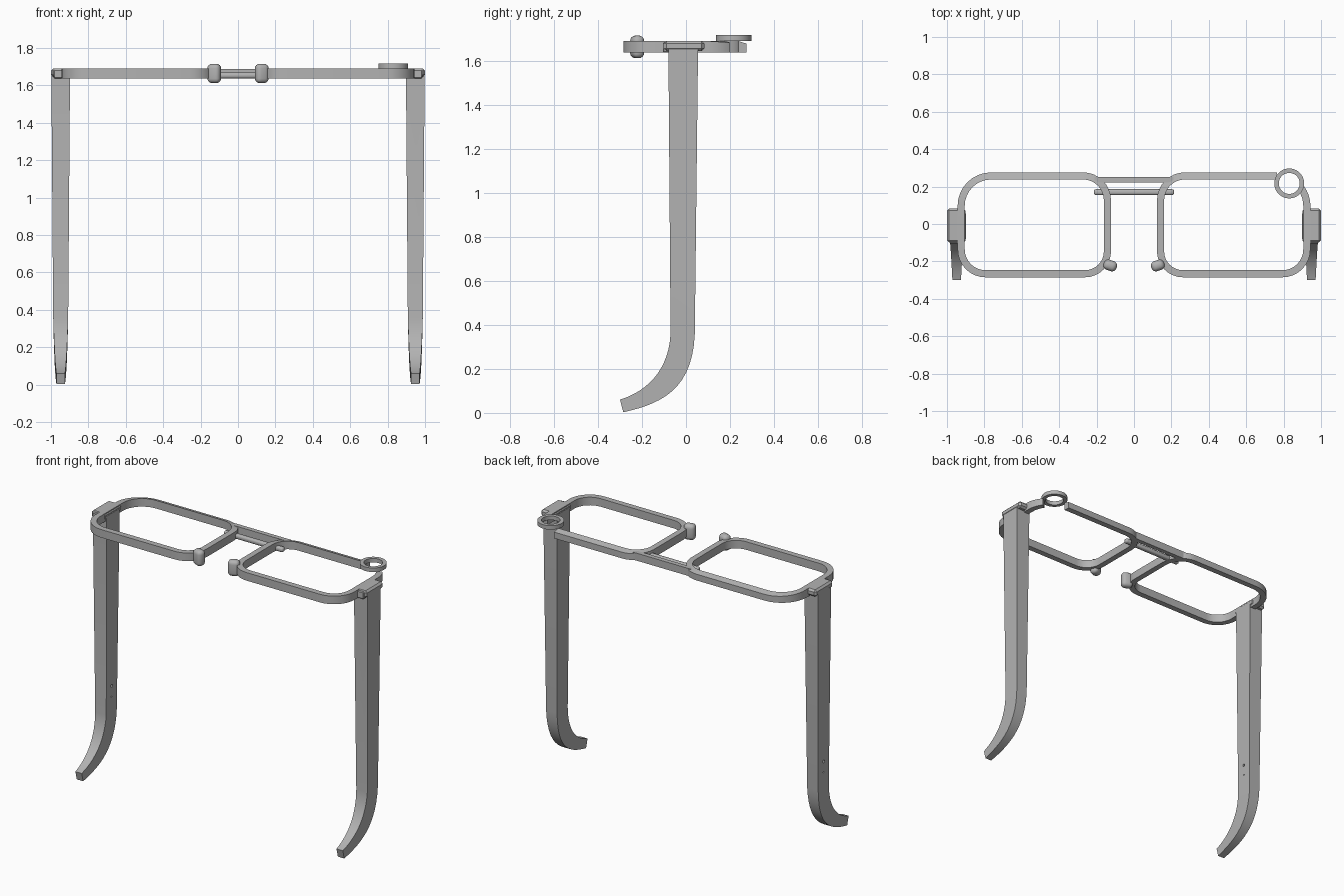
import bpy, bmesh, math
from mathutils import Vector

cube = bpy.data.objects.get("Cube")
if cube:
    bpy.data.objects.remove(cube, do_unlink=True)

grey = bpy.data.materials.new("matte grey")
grey.use_nodes = True
GREY = (0.45, 0.45, 0.45, 1)
grey.diffuse_color = GREY
grey.node_tree.nodes["Principled BSDF"].inputs["Base Color"].default_value = GREY

TOP, BOTTOM = 1.69, 1.637


def finish(name, bm, smooth=None):
    bmesh.ops.recalc_face_normals(bm, faces=bm.faces)
    mesh = bpy.data.meshes.new(name)
    bm.to_mesh(mesh)
    bm.free()
    mesh.materials.append(grey)
    ob = bpy.data.objects.new(name, mesh)
    bpy.context.collection.objects.link(ob)
    if smooth:
        bpy.ops.object.select_all(action='DESELECT')
        ob.select_set(True)
        bpy.context.view_layer.objects.active = ob
        bpy.ops.object.shade_smooth_by_angle(angle=math.radians(smooth))
    return ob


def loft(name, sections, closed=False, smooth=None):
    """Skin a row of equal cross-sections, capping the ends unless closed."""
    bm = bmesh.new()
    rings = [[bm.verts.new(p) for p in s] for s in sections]
    pairs = list(zip(rings, rings[1:]))
    if closed:
        pairs.append((rings[-1], rings[0]))
    else:
        bm.faces.new(rings[0])
        bm.faces.new(rings[-1])
    for a, b in pairs:
        for i in range(len(a)):
            j = (i + 1) % len(a)
            bm.faces.new((a[i], a[j], b[j], b[i]))
    return finish(name, bm, smooth)


def box(name, lo, hi, bevel=0.0, segments=1, smooth=None):
    bm = bmesh.new()
    bmesh.ops.create_cube(bm, size=1)
    for v in bm.verts:
        v.co = Vector((l + (h - l) * (c + 0.5) for l, h, c in zip(lo, hi, v.co)))
    if bevel:
        bmesh.ops.bevel(bm, geom=bm.edges[:], offset=bevel, segments=segments,
                        profile=0.5, affect='EDGES')
    return finish(name, bm, smooth)


def rim(name, side, gap):
    """Rounded lens rim; with a gap, the outer back corner is left open."""
    x0, x1, y0, y1 = 0.142, 0.924, -0.266, 0.257
    # corner x, corner y, inward signs, radius, start angle
    corners = [(x0, y1, 1, -1, 0.13, 90), (x0, y0, 1, 1, 0.12, 180),
               (x1, y0, -1, 1, 0.13, 270), (x1, y1, -1, -1, 0.16, 0)]
    path = [(x1 - 0.16, y1, 90)] if gap else []
    for cx, cy, sx, sy, r, start in corners:
        sweep = 35 if gap and start == 0 else 90
        for k in range(9):
            a = start + sweep * k / 8
            t = math.radians(a)
            path.append((cx + sx * r + r * math.cos(t), cy + sy * r + r * math.sin(t), a))
    sections = []
    for x, y, a in path:
        n = Vector((math.cos(math.radians(a)), math.sin(math.radians(a)), 0)) * 0.019
        p = Vector((x, y, 0))
        tilt = 0.012 * max(0, n.y / 0.019)
        ring = [p + n + Vector((0, 0, BOTTOM)), p + n + Vector((0, 0, TOP - tilt)),
                p - n + Vector((0, 0, TOP)), p - n + Vector((0, 0, BOTTOM))]
        sections.append([(side * v.x, v.y, v.z) for v in ring])
    return loft(name, sections, closed=not gap, smooth=30)


def temple(name, side):
    """Tapered arm that curls forward at the tip."""
    # back edge y, z, then front edge y, z, then half width
    rows = [(0.055, 1.67, -0.08, 1.67, 0.05), (0.04, 0.36, -0.07, 0.36, 0.04)]
    curl = [(0.04, 0.36), (0.03, 0.1), (-0.12, 0.04), (-0.285, 0.003)]
    inner = [(-0.07, 0.36), (-0.08, 0.18), (-0.19, 0.095), (-0.3, 0.06)]

    def bezier(p, t):
        w = ((1 - t) ** 3, 3 * t * (1 - t) ** 2, 3 * t * t * (1 - t), t ** 3)
        return [sum(wi * q[i] for wi, q in zip(w, p)) for i in (0, 1)]

    for k in range(1, 15):
        t = k / 14
        rows.append((*bezier(curl, t), *bezier(inner, t), 0.04 - 0.017 * t))
    cx = side * 0.948
    return loft(name, [[(cx - w, by, bz), (cx + w, by, bz), (cx + w, fy, fz), (cx - w, fy, fz)]
                       for by, bz, fy, fz, w in rows], smooth=25)


def drill(target, name, location, radius, depth, axis):
    """Small round screw hole, cut with a hidden cylinder."""
    bm = bmesh.new()
    bmesh.ops.create_cone(bm, cap_ends=True, segments=12, radius1=radius,
                          radius2=radius, depth=depth)
    quat = Vector(axis).to_track_quat('Z', 'Y')
    for v in bm.verts:
        v.co = quat @ v.co + Vector(location)
    cutter = finish(name, bm)
    cutter.hide_render = True
    cutter.hide_set(True)
    mod = target.modifiers.new(name, 'BOOLEAN')
    mod.operation = 'DIFFERENCE'
    mod.solver = 'EXACT'
    mod.object = cutter


# Mirrored parts: rims, arms, hinge blocks, nose pads
arms = {}
for word, s in (("right", -1), ("left", 1)):
    rim(word + "_rim", s, gap=(s > 0))
    arms[s] = temple(word + "_temple", s)
    xs = sorted((s * 0.9, s * 1.0))
    box(word + "_hinge_block", (xs[0], -0.1, 1.645), (xs[1], 0.083, TOP), 0.012)
    tab = sorted((s * 0.935, s * 0.985))
    box(word + "_hinge_tab", (tab[0], -0.105, BOTTOM), (tab[1], -0.06, 1.685), 0.005)
    px = s * 0.127
    pad = box(word + "_nose_pad", (-0.036, -0.028, 1.612), (0.036, 0.028, 1.715),
              0.024, 4, smooth=40)
    pad.rotation_euler.z = s * math.radians(20)
    pad.location = (px, -0.222, 0)

# Double bridge
box("upper_bridge", (-0.21, 0.222, BOTTOM), (0.21, 0.252, TOP - 0.004))
box("lower_bridge", (-0.215, 0.154, BOTTOM), (0.215, 0.186, 1.668), 0.012, 3, smooth=40)

# Loose ring over the open rim corner
ring = []
for k in range(40):
    a = 2 * math.pi * k / 40
    ring.append([(0.83 + r * math.cos(a), 0.217 + r * math.sin(a), z)
                 for r, z in ((0.056, 1.691), (0.08, 1.691), (0.08, 1.717), (0.056, 1.717))])
loft("corner_ring", ring, closed=True, smooth=30)

# Screw holes
drill(arms[1], "front_hole_cutter", (0.945, -0.08, 1.475), 0.009, 0.06, (0, 1, 0))
drill(arms[-1], "upper_hole_cutter", (-0.948, -0.015, 0.53), 0.009, 0.3, (1, 0, 0))
drill(arms[-1], "lower_hole_cutter", (-0.948, -0.015, 0.46), 0.005, 0.3, (1, 0, 0))
